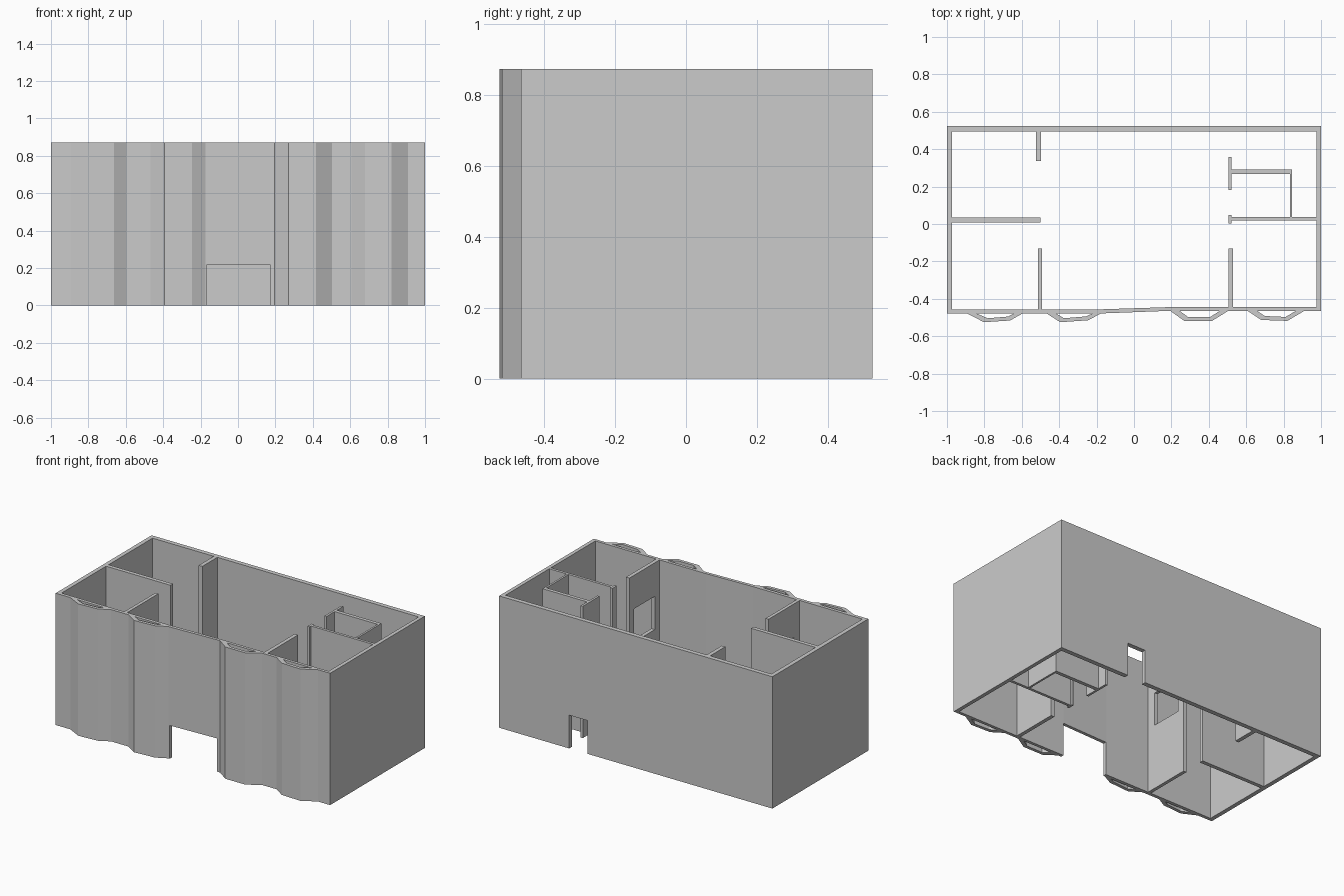
import bpy, bmesh

if "Cube" in bpy.data.objects:
    bpy.data.objects.remove(bpy.data.objects["Cube"])

H = 0.872      # wall height
DOOR = 0.22    # door / storey height


def prism(name, pts, z0=0.0, z1=H):
    """Extrude a plan outline between two heights."""
    bm = bmesh.new()
    face = bm.faces.new([bm.verts.new((x, y, z0)) for x, y in pts])
    top = bmesh.ops.extrude_face_region(bm, geom=[face])["geom"]
    for v in top:
        if isinstance(v, bmesh.types.BMVert):
            v.co.z = z1
    bmesh.ops.recalc_face_normals(bm, faces=bm.faces[:])
    me = bpy.data.meshes.new(name)
    bm.to_mesh(me)
    bm.free()
    ob = bpy.data.objects.new(name, me)
    bpy.context.collection.objects.link(ob)
    return ob


def wall(name, x0, x1, y0, y1):
    return prism(name, [(x0, y0), (x1, y0), (x1, y1), (x0, y1)])


def opening(target, x0, x1, y0, y1, z0, z1):
    """Cut a doorway through a wall."""
    cutter = prism("opening_cutter", [(x0, y0), (x1, y0), (x1, y1), (x0, y1)], z0, z1)
    mod = target.modifiers.new("opening", 'BOOLEAN')
    mod.object = cutter
    mod.operation = 'DIFFERENCE'
    mod.solver = 'EXACT'
    bpy.context.view_layer.objects.active = target
    bpy.ops.object.modifier_apply(modifier=mod.name)
    bpy.data.objects.remove(cutter)


# Outer shell: left, back and right walls with the back doorway
shell = prism("outer_walls", [
    (-1, -0.478), (-1, 0.525), (1, 0.525), (1, -0.465),
    (0.975, -0.465), (0.975, 0.495), (-0.972, 0.495), (-0.972, -0.478)])
opening(shell, 0.355, 0.487, 0.4, 0.6, -0.1, DOOR)

# Front wall, slightly skewed over the wide entrance
front = prism("front_wall", [
    (-0.972, -0.478), (-0.17, -0.478), (0.17, -0.465), (0.975, -0.465),
    (0.975, -0.445), (0.17, -0.445), (-0.17, -0.456), (-0.972, -0.456)])
opening(front, -0.165, 0.172, -0.6, -0.3, -0.1, DOOR)

# Hollow bays along the front: wall line, four x stations, two outer depths
bays = [
    (-0.478, (-0.893, -0.802, -0.663, -0.595), (-0.525, -0.516)),
    (-0.478, (-0.468, -0.394, -0.247, -0.175), (-0.525, -0.515)),
    (-0.465, (0.195, 0.270, 0.416, 0.503), (-0.519, -0.519)),
    (-0.465, (0.608, 0.680, 0.820, 0.910), (-0.513, -0.518)),
]
for i, (yw, (a, b, c, d), (yb, yc)) in enumerate(bays):
    prism(f"front_bay_{i + 1}", [
        (a, yw), (b, yb), (c, yc), (d, yw),
        (d - 0.045, yw), (c - 0.01, yc + 0.021), (b + 0.02, yb + 0.021), (a + 0.05, yw)])

# Left side partitions
wall("left_back_stub", -0.524, -0.498, 0.338, 0.495)
wall("left_cross_wall", -0.972, -0.5, 0.009, 0.035)
left_front = wall("left_front_partition", -0.513, -0.491, -0.13, -0.456)

# Right side partitions and the small inner room
wall("right_hall_wall", 0.505, 0.52, 0.183, 0.358)
wall("right_hall_stub", 0.505, 0.52, 0.004, 0.048)
wall("small_room_back", 0.52, 0.845, 0.268, 0.292)
wall("small_room_side", 0.833, 0.846, 0.038, 0.268)
wall("right_cross_wall", 0.52, 0.975, 0.019, 0.037)
right_front = wall("right_front_partition", 0.505, 0.53, -0.13, -0.445)

# Upper doorways in the two front partitions
for part, x in ((left_front, -0.5), (right_front, 0.517)):
    opening(part, x - 0.1, x + 0.1, -0.395, -0.18, 0.43, 0.65)
